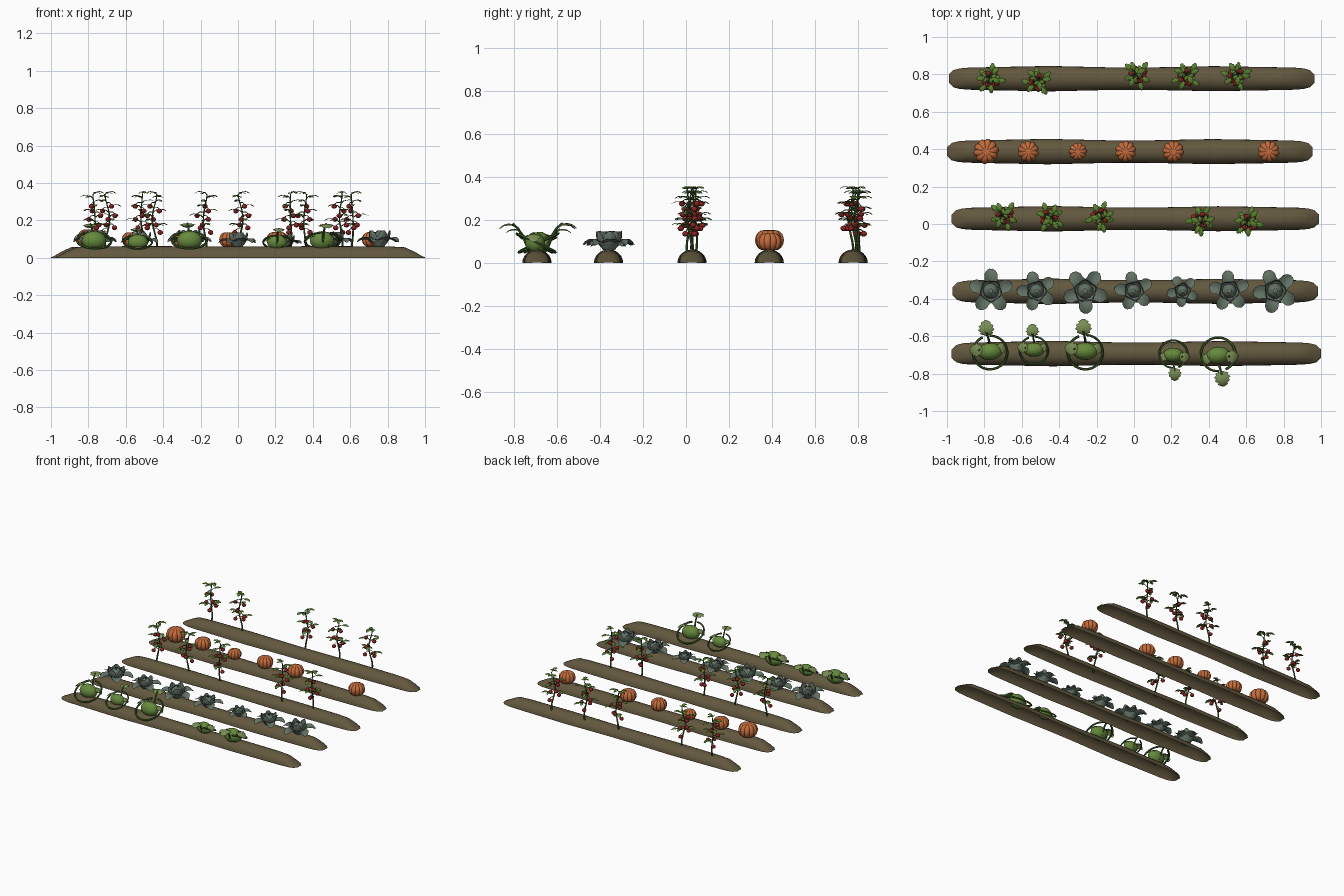
import bpy, bmesh, random
from math import sin, cos, pi, radians
from mathutils import Vector, Matrix

if "Cube" in bpy.data.objects:
    bpy.data.objects.remove(bpy.data.objects["Cube"])

random.seed(4)


def material(name, rgb):
    m = bpy.data.materials.new(name)
    m.diffuse_color = (*rgb, 1)
    m.use_nodes = True
    m.node_tree.nodes["Principled BSDF"].inputs["Base Color"].default_value = m.diffuse_color
    return m


SOIL = material("soil", (.125, .098, .05))
ORANGE = material("pumpkin_skin", (.55, .15, .045))
CABBAGE = material("cabbage_leaf", (.125, .17, .13))
MELON = material("melon_skin", (.13, .25, .045))
VINE = material("vine", (.06, .13, .025))
PALE = material("melon_leaf", (.19, .27, .085))
GREEN = material("tomato_leaf", (.10, .22, .03))
RED = material("tomato_skin", (.26, .015, .015))


def finish(bm, name, mat, angle=40):
    bmesh.ops.recalc_face_normals(bm, faces=bm.faces)
    me = bpy.data.meshes.new(name)
    bm.to_mesh(me)
    bm.free()
    me.materials.append(mat)
    me.shade_smooth()
    me.set_sharp_from_angle(angle=radians(angle))
    return me


def place(meshes, x, y, z=0, s=1, turn=0):
    for me in meshes:
        ob = bpy.data.objects.new(me.name, me)
        ob.matrix_world = Matrix.LocRotScale((x, y, z), Matrix.Rotation(turn, 3, 'Z'), (s, s, s))
        bpy.context.collection.objects.link(ob)


def skin(bm, rings, closed=True):
    rows = [[bm.verts.new(p) for p in r] for r in rings]
    n = len(rows[0])
    for a, b in zip(rows, rows[1:]):
        for i in range(n if closed else n - 1):
            j = (i + 1) % n
            bm.faces.new((a[i], a[j], b[j], b[i]))
    return rows


def tube(bm, pts, r0, r1, sides=6):
    pts = [Vector(p) for p in pts]
    rings = []
    for i, p in enumerate(pts):
        d = pts[min(i + 1, len(pts) - 1)] - pts[max(i - 1, 0)]
        q = d.to_track_quat('Z', 'Y')
        r = r0 + (r1 - r0) * i / (len(pts) - 1)
        rings.append([p + q @ Vector((r * cos(2 * pi * k / sides), r * sin(2 * pi * k / sides), 0))
                      for k in range(sides)])
    skin(bm, rings)


def leaf(bm, base, yaw, pitch0, pitch1, length, widths, cup=.2):
    """Leaf blade bending from pitch0 to pitch1, half-widths along its length."""
    p, n, rings = Vector(base), len(widths), []
    side = Vector((-sin(yaw), cos(yaw), 0))
    for i, w in enumerate(widths):
        a = radians(pitch0 + (pitch1 - pitch0) * i / (n - 1))
        fwd = Vector((cos(yaw) * cos(a), sin(yaw) * cos(a), sin(a)))
        up = fwd.cross(side)
        rings.append([p + side * w * t + up * cup * w * t * t for t in (-1, -.5, 0, .5, 1)])
        p = p + fwd * length / (n - 1)
    skin(bm, rings, False)


def ball(bm, loc, size, u=12, v=8):
    bmesh.ops.create_uvsphere(bm, u_segments=u, v_segments=v, radius=1,
                              matrix=Matrix.LocRotScale(loc, None, size))


# Soil ridges: half-round shells with sloping blunt ends
def ridge(x0, x1):
    bm = bmesh.new()
    stations = [(-1, .022, .002), (-.975, .046, .014), (-.94, .055, .034), (-.89, .059, .056), (-.8, .061, .061),
                (-.45, .068, .062), (-.1, .06, .06), (.1, .06, .06), (.45, .067, .062),
                (.8, .061, .061), (.89, .059, .056), (.94, .055, .034), (.975, .046, .014), (1, .022, .002)]
    mid, half = (x0 + x1) / 2, (x1 - x0) / 2
    skin(bm, [[(mid + half * t, w * cos(pi * k / 12), h * sin(pi * k / 12)) for k in range(13)]
              for t, w, h in stations], False)
    return finish(bm, "soil_ridge", SOIL)


for y, x0, x1 in [(.777, -.99, .965), (.387, -1, .955), (.028, -.975, .99),
                  (-.36, -.97, .985), (-.693, -.975, 1)]:
    place([ridge(x0, x1)], 0, y)

# Pumpkins: flattened ball with ten ribs and dimpled poles
bm = bmesh.new()
rings = []
for i in range(13):
    t = -pi / 2 + pi * i / 12
    ring = []
    for k in range(60):
        a = 2 * pi * k / 60
        rib = .86 + .14 * abs(sin(5 * a)) ** .6
        r = max(cos(t), .02) ** .8 * rib
        ring.append((r * cos(a), r * sin(a), .8 * sin(t) * (.85 + .15 * rib) - .12 * sin(t) ** 9))
    rings.append(ring)
rows = skin(bm, rings)
bm.faces.new(rows[0])
bm.faces.new(rows[-1])
pumpkin = [finish(bm, "pumpkin", ORANGE, 35)]
for x, r in [(-.79, .068), (-.565, .057), (-.3, .048), (-.045, .057), (.21, .058), (.72, .058)]:
    place(pumpkin, x, .388, .053 + .77 * r, r, x)

# Cabbages: five drooping outer leaves, cupped inner leaves, round heart
bm = bmesh.new()
for k in range(5):
    a = pi / 2 + 2 * pi * k / 5
    leaf(bm, (.012 * cos(a), .012 * sin(a), .055), a, 62, -48, .128,
         [.012, .024, .034, .038, .034, .036, .026, .008], .35)
    a += pi / 5
    leaf(bm, (.015 * cos(a), .015 * sin(a), .055), a, 35, 105, .108,
         [.014, .026, .034, .036, .03, .026, .01], .5)
outer = finish(bm, "cabbage_leaves", CABBAGE)
bm = bmesh.new()
ball(bm, (0, 0, .092), (.042, .042, .042), 14, 8)
for k in range(3):
    a = 2.1 * k
    leaf(bm, (.03 * cos(a), .03 * sin(a), .07), a, 65, 165, .09, [.02, .034, .036, .03, .022, .008], .5)
cabbage = [outer, finish(bm, "cabbage_heart", CABBAGE)]
for i, (x, s) in enumerate([(-.765, 1), (-.52, .9), (-.26, 1.02), (0, .88), (.26, .72), (.51, .92), (.755, 1)]):
    place(cabbage, x, -.358, .055 - .055 * s, s, [0, .3, .65, .2, .5, .1, .4][i])

# Melons: fruit, tilted vine loop, one tall leaf on a stalk and low side leaves
bm = bmesh.new()
ball(bm, (0, 0, .092), (.066, .046, .05), 20, 12)
fruit = finish(bm, "melon_fruit", MELON)
bm = bmesh.new()
loop = []
for i in range(29):
    a = pi * .62 + 2 * pi * i / 30
    loop.append((.092 * cos(a), .09 * sin(a) - .005, .092 + .043 * sin(a)))
tube(bm, loop, .007, .006)
tube(bm, [(0, .03, .06), (0, .055, .12), (-.005, .08, .16), (-.01, .105, .182)], .007, .005)
tube(bm, [(-.03, .03, .06), (-.045, .02, .12), (-.06, .01, .14)], .006, .004)
vine = finish(bm, "melon_vine", VINE)
bm = bmesh.new()
lobes = [.006, .036, .03, .045, .034, .04, .024, .026, .006]
leaf(bm, (-.01, .085, .168), pi / 2, 35, -60, .095, lobes, -.2)
leaf(bm, (-.04, .012, .132), pi * .98, 10, -75, .085, [w * .85 for w in lobes], -.2)
leaf(bm, (.04, .012, .118), .1, 0, -75, .07, [w * .7 for w in lobes], -.2)
melon = [fruit, vine, finish(bm, "melon_leaves", PALE)]
for x, y, s, turn in [(-.77, -.682, 1, .08), (-.535, -.672, .82, 0), (-.26, -.68, 1.02, 0),
                      (.21, -.7, .82, pi), (.45, -.702, 1.0, pi + .1)]:
    place(melon, x, y, .045 - .045 * s, s, turn)


# Tomato plants: thin crooked stem, lobed leaves in tiers, hanging fruit
def tomato():
    stems, leaves, fruits = bmesh.new(), bmesh.new(), bmesh.new()
    axis = lambda z: Vector((.012 * sin(z * 22), .008 * cos(z * 17), z))
    tube(stems, [axis(.04 + .3 * i / 10) for i in range(11)], .006, .003)
    blade = [.003, .013, .008, .018, .011, .016, .008, .01, .002]
    for i, z in enumerate([.165, .19, .215, .24, .265, .29, .315, .335]):
        a, reach = 2.4 * i, .042 - .003 * i
        p = axis(z)
        q = p + Vector((reach * cos(a), reach * sin(a), .016))
        tube(stems, [p, p.lerp(q, .5) + Vector((0, 0, .006)), q], .003, .002, 4)
        leaf(leaves, q, a, 25, -50, .05, blade, -.2)
        if i < 3 or i > 5:
            for t in (-1, 1):
                leaf(leaves, p.lerp(q, .75), a + t * 1.1, 20, -45, .034, [w * .75 for w in blade], -.2)
    for i, z in enumerate([.135, .16, .175, .205, .225, .25, .275]):
        a = 2.4 * i + 1
        p = axis(z + .02)
        q = axis(z) + Vector((.034 * cos(a), .034 * sin(a), 0))
        tube(stems, [p, p.lerp(q, .6) + Vector((0, 0, .012)), q + Vector((0, 0, .01))], .0025, .002, 4)
        ball(fruits, q, (.015, .015, .013), 10, 6)
    return [finish(stems, "tomato_stem", VINE), finish(leaves, "tomato_leaves", GREEN),
            finish(fruits, "tomato_fruit", RED)]


plant = tomato()
for x, y in [(-.77, .78), (-.515, .768), (.013, .798), (.28, .795), (.55, .797),
             (-.7, .045), (-.445, .035), (-.175, .035), (.36, .015), (.61, .015)]:
    place(plant, x, y, 0, 1, random.uniform(0, 2 * pi))
